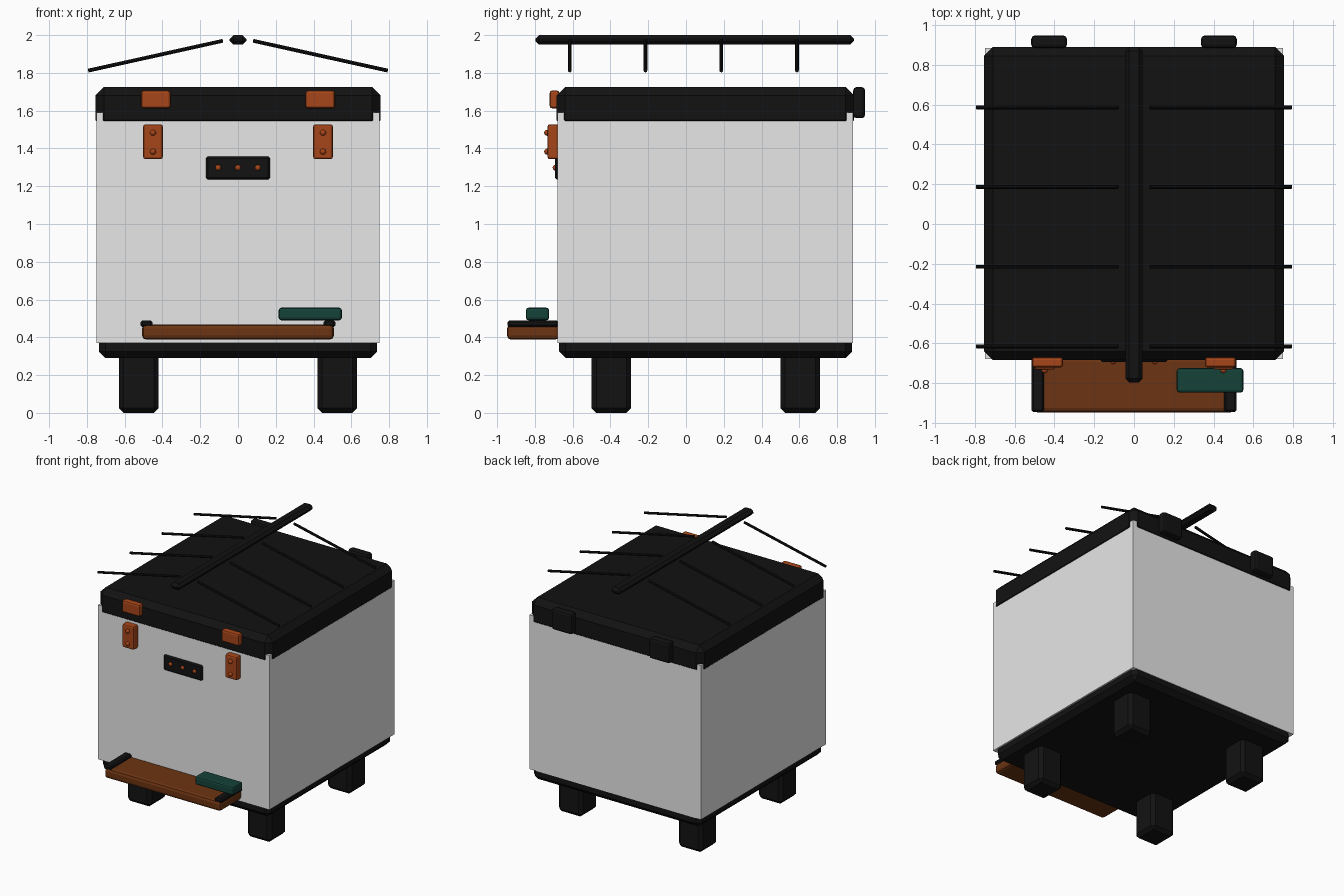
import bpy
import math
from mathutils import Vector

cube = bpy.data.objects.get("Cube")
if cube:
    bpy.data.objects.remove(cube, do_unlink=True)


def make_material(name, colour):
    mat = bpy.data.materials.new(name)
    mat.use_nodes = True
    mat.diffuse_color = (*colour, 1)
    bsdf = next(n for n in mat.node_tree.nodes if n.type == "BSDF_PRINCIPLED")
    bsdf.inputs["Base Color"].default_value = (*colour, 1)
    bsdf.inputs["Roughness"].default_value = 0.7
    return mat


GREY = make_material("light grey", (0.8, 0.8, 0.8))
BLACK = make_material("soft black", (0.006, 0.006, 0.006))
COPPER = make_material("copper orange", (0.38, 0.06, 0.01))
WOOD = make_material("brown wood", (0.15, 0.034, 0.006))
TEAL = make_material("dark teal", (0.007, 0.054, 0.04))


def box(name, x, y, z, mat, bevel=0.0, segments=1):
    """Box from (min, max) ranges, with optional chamfered edges."""
    spans = (x, y, z)
    bpy.ops.mesh.primitive_cube_add(size=1, location=[(a + b) / 2 for a, b in spans])
    obj = bpy.context.object
    obj.name = name
    obj.scale = [b - a for a, b in spans]
    bpy.ops.object.transform_apply(location=False, rotation=False, scale=True)
    obj.data.materials.append(mat)
    if bevel:
        mod = obj.modifiers.new("Chamfer", "BEVEL")
        mod.width = bevel
        mod.segments = segments
    return obj


def rivet(name, x, y, z):
    bpy.ops.mesh.primitive_uv_sphere_add(segments=12, ring_count=8, radius=0.016,
                                         location=(x, y, z))
    obj = bpy.context.object
    obj.name = name
    obj.data.materials.append(COPPER)
    bpy.ops.object.shade_smooth()


def rod(name, start, end, radius):
    a, b = Vector(start), Vector(end)
    bpy.ops.mesh.primitive_cylinder_add(vertices=8, radius=radius, depth=(b - a).length,
                                        location=(a + b) / 2)
    obj = bpy.context.object
    obj.name = name
    obj.rotation_euler = (b - a).to_track_quat("Z", "Y").to_euler()
    obj.data.materials.append(BLACK)


# Main body, base and lid
box("body", (-0.75, 0.75), (-0.68, 0.885), (0.37, 1.59), GREY)
box("base", (-0.737, 0.737), (-0.672, 0.88), (0.29, 0.42), BLACK, 0.035)
box("lid", (-0.755, 0.755), (-0.685, 0.89), (1.505, 1.725), BLACK, 0.045)

# Feet
for side, x in (("right", -0.525), ("left", 0.525)):
    for end, y in (("front", -0.395), ("back", 0.605)):
        box(f"{end}_{side}_foot", (x - 0.105, x + 0.105), (y - 0.105, y + 0.105),
            (0, 0.32), BLACK, 0.025)

# Latches, rivets and hinges
for side, s in (("right", -1), ("left", 1)):
    x = s * 0.435
    box(f"{side}_lid_latch", (x - 0.078, x + 0.078), (-0.722, -0.67),
        (1.612, 1.707), COPPER, 0.014, 2)
    x = s * 0.45
    box(f"{side}_latch_plate", (x - 0.052, x + 0.052), (-0.733, -0.675),
        (1.343, 1.528), COPPER, 0.012, 2)
    for z in (1.383, 1.483):
        rivet(f"{side}_latch_rivet", x, -0.735, z)
    x = s * 0.427
    box(f"{side}_hinge", (x - 0.09, x + 0.09), (0.885, 0.948),
        (1.56, 1.725), BLACK, 0.018, 2)

# Control panel with three knobs
box("control_panel", (-0.17, 0.17), (-0.693, -0.67), (1.235, 1.357), BLACK, 0.01)
for x in (-0.105, 0, 0.105):
    rivet("panel_knob", x, -0.69, 1.298)

# Front shelf with end brackets and a small block
box("front_shelf", (-0.508, 0.508), (-0.948, -0.67), (0.388, 0.468), WOOD, 0.022, 2)
for side, s in (("right", -1), ("left", 1)):
    x = s * 0.484
    box(f"{side}_shelf_bracket", (x - 0.032, x + 0.032), (-0.945, -0.675),
        (0.455, 0.49), BLACK, 0.01)
box("shelf_block", (0.215, 0.55), (-0.848, -0.725), (0.49, 0.557), TEAL, 0.014, 2)

# Ridge bar and sloping ribs above the lid
box("ridge_bar", (-0.044, 0.044), (-0.798, 0.89), (1.95, 2.0), BLACK, 0.02)
for y in (-0.615, -0.215, 0.187, 0.587):
    for side, s in (("right", -1), ("left", 1)):
        rod(f"{side}_rib", (s * 0.08, y, 1.97), (s * 0.793, y, 1.812), 0.01)
